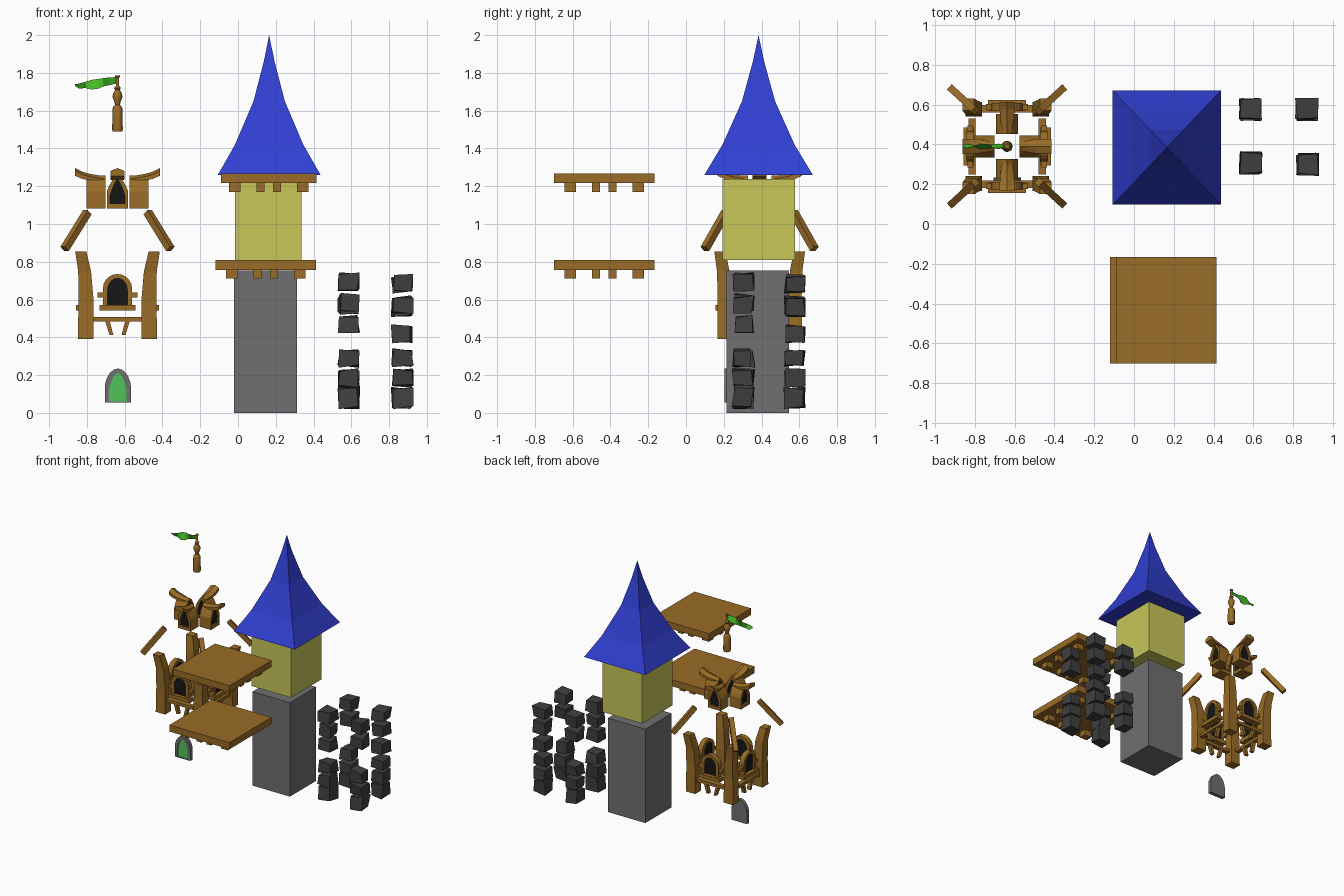
import bpy, bmesh, math, random
from mathutils import Vector, Matrix

if "Cube" in bpy.data.objects:
    bpy.data.objects.remove(bpy.data.objects["Cube"])

random.seed(4)


def material(name, r, g, b):
    m = bpy.data.materials.new(name)
    m.diffuse_color = (r, g, b, 1)
    m.use_nodes = True
    m.node_tree.nodes["Principled BSDF"].inputs["Base Color"].default_value = m.diffuse_color
    return m


WOOD = material("wood", 0.32, 0.15, 0.02)
BLUE = material("roof_blue", 0.03, 0.05, 0.65)
YELLOW = material("plaster_yellow", 0.58, 0.57, 0.10)
GREEN = material("door_green", 0.08, 0.55, 0.10)
FLAG = material("flag_green", 0.06, 0.50, 0.02)
DARK = material("dark_glass", 0.008, 0.008, 0.008)
STONE = material("dark_stone", 0.05, 0.05, 0.05)
GREY = material("grey_stone", 0.16, 0.16, 0.16)


def loft(name, rings, mat, matrix=Matrix(), cyclic=False):
    """Bridge equal-sized rings of points; cap the ends unless cyclic."""
    bm = bmesh.new()
    loops = [[bm.verts.new(p) for p in ring] for ring in rings]
    n = len(loops[0])
    pairs = list(zip(loops, loops[1:])) + ([(loops[-1], loops[0])] if cyclic else [])
    for a, b in pairs:
        for i in range(n):
            j = (i + 1) % n
            bm.faces.new((a[i], a[j], b[j], b[i]))
    if not cyclic:
        bm.faces.new(loops[0][::-1])
        bm.faces.new(loops[-1])
    bmesh.ops.remove_doubles(bm, verts=bm.verts, dist=1e-5)
    bmesh.ops.recalc_face_normals(bm, faces=bm.faces)
    bm.transform(matrix)
    me = bpy.data.meshes.new(name)
    bm.to_mesh(me)
    bm.free()
    me.materials.append(mat)
    ob = bpy.data.objects.new(name, me)
    bpy.context.collection.objects.link(ob)
    return ob


def rect(x0, x1, y0, y1, z):
    return [(x0, y0, z), (x1, y0, z), (x1, y1, z), (x0, y1, z)]


def box(name, x0, x1, y0, y1, z0, z1, mat, matrix=Matrix()):
    return loft(name, [rect(x0, x1, y0, y1, z0), rect(x0, x1, y0, y1, z1)], mat, matrix)


def at_y(pts, y):
    return [(x, y, z) for x, z in pts]


def prism(name, pts, y0, y1, mat, matrix=Matrix()):
    return loft(name, [at_y(pts, y0), at_y(pts, y1)], mat, matrix)


def frame(name, outer, inner, y0, y1, mat, matrix=Matrix()):
    rings = [at_y(outer, y0), at_y(outer, y1), at_y(inner, y1), at_y(inner, y0)]
    return loft(name, rings, mat, matrix, cyclic=True)


def arch(w, z0, spring, top, p, q, n=10):
    pts = [(w, z0), (-w, z0)]
    for i in range(n + 1):
        c = -math.cos(math.pi * i / n)
        pts.append((w * c, spring + (top - spring) * max(0, 1 - abs(c) ** p) ** q))
    return pts


# Main tower: stone base, plaster storey, concave pyramid roof
box("tower_base", -0.021, 0.312, 0.214, 0.546, 0, 0.755, GREY)
box("upper_storey", -0.015, 0.337, 0.193, 0.578, 0.81, 1.238, YELLOW)
profile = [(1.26, 1), (1.42, 0.665), (1.65, 0.305), (1.86, 0.105), (2.0, 0)]
loft("tower_roof", [rect(0.165 - 0.272 * s, 0.165 + 0.272 * s,
                         0.384 - 0.287 * s, 0.384 + 0.287 * s, z) for z, s in profile], BLUE)

# Wooden platforms with brackets around the underside
for label, cx, hx, z0, z1 in (("lower", 0.147, 0.267, 0.757, 0.81),
                              ("upper", 0.163, 0.252, 1.216, 1.268)):
    cy = -0.433
    box(label + "_platform", cx - hx, cx + hx, cy - 0.267, cy + 0.267, z0, z1, WOOD)
    spots = (-0.18, -0.044, 0.044, 0.18)
    for i, a in enumerate(spots):
        for j, b in enumerate(spots):
            if i in (1, 2) and j in (1, 2):
                continue
            wx = 0.03 if i in (0, 3) else 0.021
            wy = 0.03 if j in (0, 3) else 0.021
            box(label + "_bracket", cx + a - wx, cx + a + wx, cy + b - wy, cy + b + wy,
                z0 - 0.046, z0 + 0.005, WOOD)

# Dark corner stones in four columns
low = (0.29, 0.185, 0.08)
columns = [(0.587, 0.307, (0.695, 0.585, 0.47) + low),
           (0.868, 0.575, (0.68, 0.56, 0.42) + low),
           (0.872, 0.300, (0.685, 0.57) + low),
           (0.585, 0.575, (0.685, 0.57) + low)]
for x, y, heights in columns:
    for z in heights:
        j = lambda s: s + random.uniform(-0.009, 0.009)
        h = 0.052 if z < 0.1 else 0.043
        rings = [[(j(x + a * 0.05), j(y + b * 0.05), j(z + c * h))
                  for a, b in ((-1, -1), (1, -1), (1, 1), (-1, 1))] for c in (-1, 1)]
        loft("corner_stone", rings, STONE)

# Timber set: corner posts and slanted roof-edge beams
CX, CY = -0.638, 0.39
for sx in (-1, 1):
    for sy in (-1, 1):
        levels = [(0.39, 0.127, 0.21, 0.15, 0.224), (0.6, 0.127, 0.206, 0.15, 0.222),
                  (0.75, 0.14, 0.208, 0.16, 0.226), (0.855, 0.165, 0.224, 0.18, 0.24)]
        loft("corner_post", [rect(CX + sx * a, CX + sx * b, CY + sy * c, CY + sy * d, z)
                             for z, a, b, c, d in levels], WOOD)
        p0 = Vector((CX + sx * 0.28, CY + sy * 0.29, 0.868))
        p1 = Vector((CX + sx * 0.16, CY + sy * 0.18, 1.062))
        d = p1 - p0
        m = Matrix.Translation(p0) @ d.to_track_quat('Z', 'Y').to_matrix().to_4x4()
        box("roof_edge_beam", -0.018, 0.018, -0.018, 0.018, 0, d.length, WOOD, m)

# Four sides of the timber set, each modelled facing -y and rotated
for k in range(4):
    turn = Matrix.Translation((CX, CY, 0)) @ Matrix.Rotation(k * math.pi / 2, 4, 'Z')
    m = turn @ Matrix.Translation((0, -0.013 * (k % 2 == 0), 0))
    # arched window with sill and side blocks
    outer = arch(0.077, 0.55, 0.66, 0.735, 2, 0.5)
    inner = arch(0.052, 0.56, 0.65, 0.712, 2, 0.5)
    frame("window_frame", outer, inner, -0.205, -0.165, WOOD, m)
    prism("window_pane", inner, -0.19, -0.168, DARK, m)
    box("window_sill", -0.096, 0.096, -0.22, -0.165, 0.543, 0.572, WOOD, m)
    for s in (-1, 1):
        box("window_side_block", s * 0.07, s * 0.105, -0.2, -0.17, 0.612, 0.638, WOOD, m)
        # small struts under the cross beam
        prism("beam_strut", [(s * 0.068, 0.495), (s * 0.043, 0.495),
                             (s * 0.022, 0.412), (s * 0.042, 0.412)], -0.19, -0.16, WOOD, m)
    box("cross_beam", -0.14, 0.14, -0.195, -0.158, 0.484, 0.508, WOOD, m)
    # dormer with an upswept gable cap
    outer = arch(0.056, 1.083, 1.17, 1.258, 1.4, 0.8)
    inner = arch(0.039, 1.108, 1.15, 1.238, 1.3, 0.9)
    frame("dormer_body", outer, inner, -0.163, -0.063, WOOD, turn)
    prism("dormer_pane", inner, -0.15, -0.066, DARK, turn)
    cap = [(0.066, 0.022, 1.232, 1.252), (0.14, 0.035, 1.232, 1.264),
           (0.185, 0.037, 1.238, 1.276), (0.224, 0.037, 1.255, 1.296)]
    loft("dormer_cap", [[(-w, -r, zb), (w, -r, zb), (w, -r, zt - 0.015), (0, -r, zt),
                         (-w, -r, zt - 0.015)] for r, w, zb, zt in cap], WOOD, turn)

# Turned finial
turned = [(0.026, 1.49), (0.028, 1.50), (0.027, 1.61), (0.022, 1.622), (0.013, 1.63),
          (0.016, 1.645), (0.026, 1.672), (0.024, 1.69), (0.012, 1.71), (0.018, 1.72),
          (0.009, 1.732), (0.008, 1.775), (0.012, 1.778), (0.012, 1.787)]
finial = loft("finial", [[(CX + r * math.cos(a * math.pi / 6), CY + r * math.sin(a * math.pi / 6), z)
                          for a in range(12)] for r, z in turned], WOOD)
bpy.context.view_layer.objects.active = finial
finial.select_set(True)
bpy.ops.object.shade_smooth_by_angle(angle=math.radians(40))

# Waving flag: lofted thin strip (x, bottom, top, sway)
strip = [(-0.635, 1.745, 1.778, 0), (-0.68, 1.735, 1.776, 0.012), (-0.715, 1.728, 1.772, 0.006),
         (-0.74, 1.716, 1.768, -0.01), (-0.775, 1.712, 1.763, -0.012), (-0.81, 1.72, 1.752, 0.004),
         (-0.84, 1.716, 1.744, 0.01), (-0.862, 1.73, 1.74, 0.002)]
loft("flag", [[(x, CY + s - 0.002, b), (x, CY + s + 0.002, b),
               (x, CY - s + 0.002, t), (x, CY - s - 0.002, t)] for x, b, t, s in strip], FLAG)

# Arched door with stone surround
at = Matrix.Translation((-0.636, 0, 0))
outer = arch(0.069, 0.055, 0.14, 0.235, 2, 0.6)
inner = arch(0.046, 0.06, 0.12, 0.212, 1.7, 0.7)
frame("door_surround", outer, inner, 0.204, 0.224, GREY, at)
prism("door_panel", inner, 0.21, 0.225, GREEN, at)
prism("door_back", outer, 0.224, 0.234, GREY, at)
